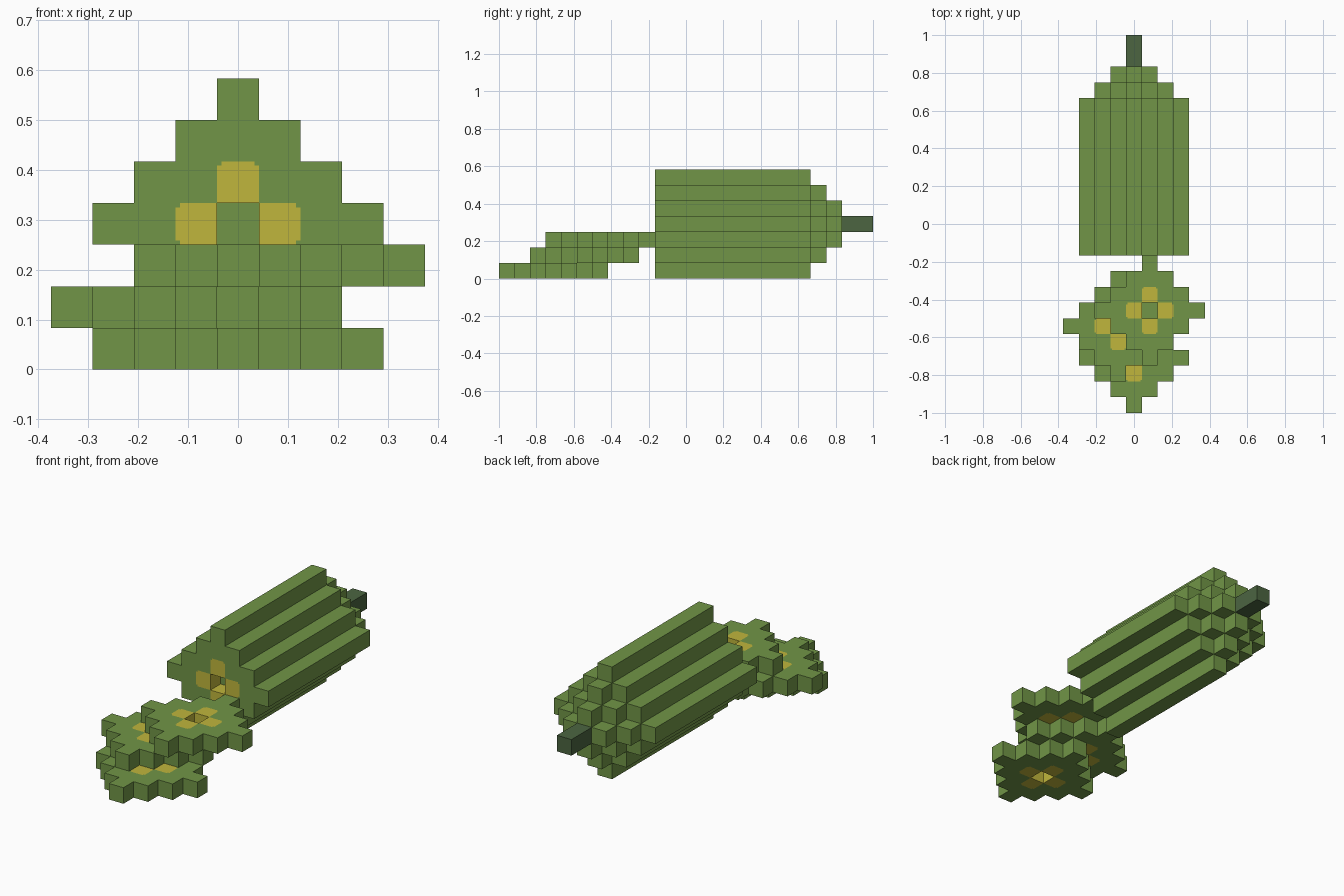
import bpy, bmesh
from mathutils import Vector, Matrix

if "Cube" in bpy.data.objects:
    bpy.data.objects.remove(bpy.data.objects["Cube"])

U = 1 / 12          # size of one block


def material(name, rgb):
    m = bpy.data.materials.new(name)
    m.diffuse_color = (*rgb, 1)
    m.use_nodes = True
    m.node_tree.nodes["Principled BSDF"].inputs["Base Color"].default_value = m.diffuse_color
    return m


MATS = [material("skin green", (0.165, 0.302, 0.063)),
        material("seed yellow", (0.527, 0.468, 0.045)),
        material("stem green", (0.072, 0.130, 0.053))]


def diamond(radius, k):
    return {(i, j, k) for i in range(-radius, radius + 1)
            for j in range(-radius, radius + 1) if abs(i) + abs(j) <= radius}


def build(name, cells, matrix, seed_layer=None, base=0):
    """Skin a set of blocks; blocks around the core of seed_layer are seeds."""
    bm = bmesh.new()

    def quad(c, a, b, mat):
        f = bm.faces.new([bm.verts.new(c + p) for p in (-a - b, a - b, a + b, b - a)])
        f.material_index = mat

    for cell in cells:
        i, j, k = cell
        centre = Vector((i, j, k + 0.5))
        seed = k == seed_layer and abs(i) + abs(j) == 1
        for axis in range(3):
            for s in (-1, 1):
                n = Vector((0, 0, 0))
                n[axis] = s
                if tuple(int(v) for v in Vector(cell) + n) in cells:
                    continue
                c = centre + n / 2
                if seed and axis == 2:
                    # seed face with its two outer corners left green
                    a = Vector((i, j, 0))
                    b = n.cross(a)
                    quad(c - a * .05, a * .45, b * .5, 1)
                    quad(c + a * .45, a * .05, b * .4, 1)
                    for t in (-1, 1):
                        quad(c + a * .45 + b * t * .45, a * .05, b * .05, base)
                else:
                    a = Vector((0, 0, 0))
                    a[(axis + 1) % 3] = 0.5
                    quad(c, a, n.cross(a), 1 if seed else base)
    bmesh.ops.remove_doubles(bm, verts=bm.verts, dist=1e-4)
    bm.normal_update()
    # merge the side faces into long strips
    seams = [e for e in bm.edges if len(e.link_faces) == 2
             and all(abs(f.normal.z) < .1 for f in e.link_faces)
             and abs(e.verts[0].co.z - e.verts[1].co.z) < 1e-4
             and e.link_faces[0].normal.dot(e.link_faces[1].normal) > .99
             and e.link_faces[0].material_index == e.link_faces[1].material_index]
    bmesh.ops.dissolve_edges(bm, edges=seams, use_verts=True)
    bm.transform(Matrix.Scale(U, 4) @ matrix)
    me = bpy.data.meshes.new(name)
    bm.to_mesh(me)
    bm.free()
    for m in MATS:
        me.materials.append(m)
    ob = bpy.data.objects.new(name, me)
    bpy.context.collection.objects.link(ob)


# Lying body: local +z becomes the front, tapering in steps at the back
lying = Matrix.Translation((0, 0, 3.5)) @ Matrix.Rotation(1.5707963267948966, 4, 'X')
body = set()
for k in range(-10, 2):
    body |= diamond(1 if k == -10 else 2 if k == -9 else 3, k)
body.discard((0, 0, 1))
build("cucumber_body", body, lying, seed_layer=1)

# Stem
build("stem", {(0, 0, -11), (0, 0, -12)}, lying, base=2)

# Cut slices, stacked like fallen steps
ring = diamond(3, 0) - {(0, 0, 0)}
for n, pos in enumerate([(0, -8.5, 0), (-1, -6.5, 1), (1, -5.5, 2)]):
    build(f"slice_{n + 1}", ring, Matrix.Translation(pos), seed_layer=0)
